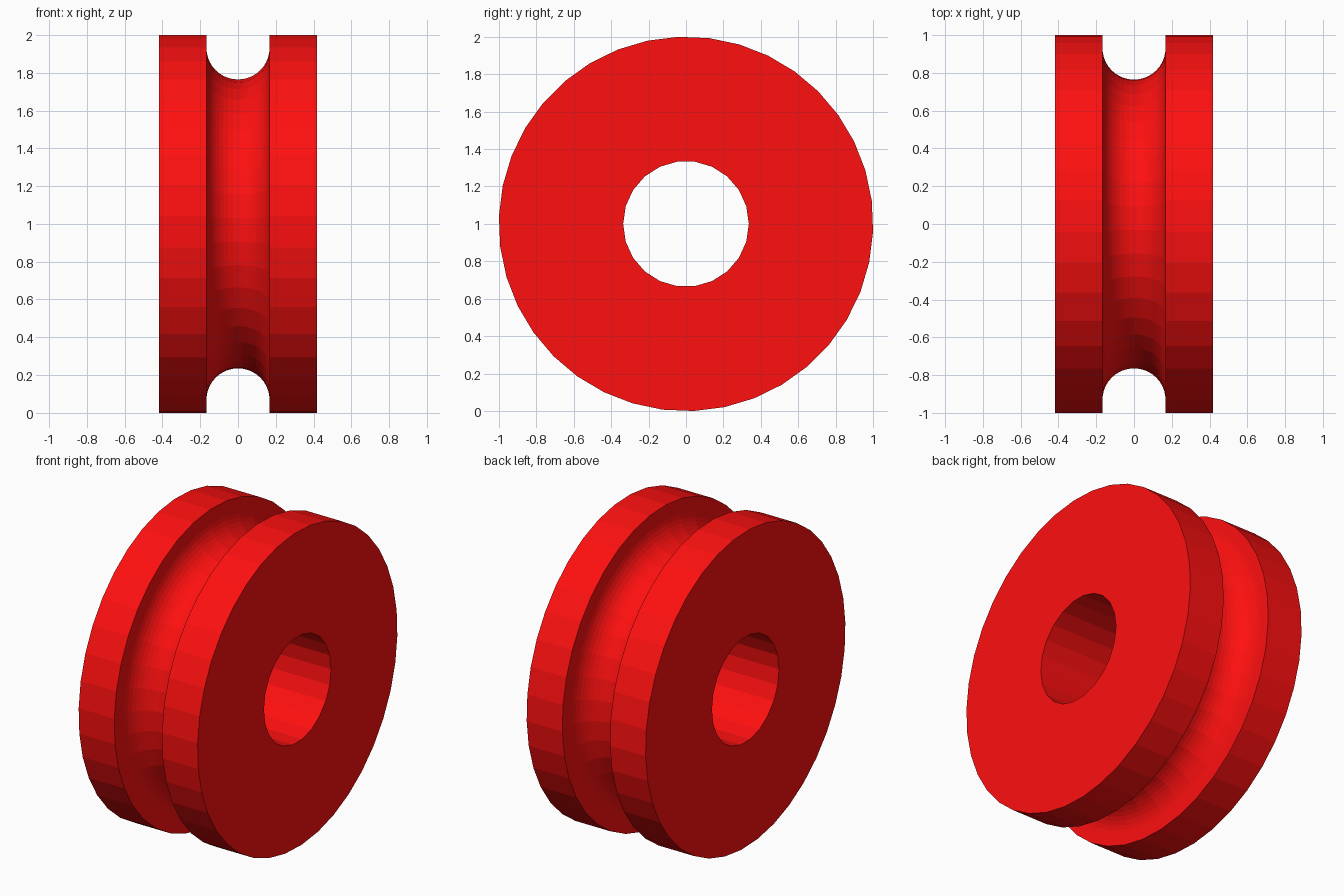
import bpy
import bmesh
from math import cos, sin, pi, radians

default = bpy.data.objects.get("Cube")
if default:
    bpy.data.objects.remove(default, do_unlink=True)

RADIUS = 1.001
HALF_WIDTH = 0.417
GROOVE = 0.167
GROOVE_CENTRE = 0.932
BORE = 0.336


def lathe(name, profile, sides, phase):
    """Revolve (x, radius) points about the x axis and cap both ends."""
    bm = bmesh.new()
    rings = []
    for x, r in profile:
        angles = [phase + 2 * pi * i / sides for i in range(sides)]
        rings.append([bm.verts.new((x, r * cos(a), 1 + r * sin(a))) for a in angles])
    for a, b in zip(rings, rings[1:]):
        for i in range(sides):
            j = (i + 1) % sides
            bm.faces.new((a[i], a[j], b[j], b[i]))
    bm.faces.new(rings[0])
    bm.faces.new(rings[-1])
    bmesh.ops.recalc_face_normals(bm, faces=bm.faces)
    mesh = bpy.data.meshes.new(name)
    bm.to_mesh(mesh)
    bm.free()
    obj = bpy.data.objects.new(name, mesh)
    bpy.context.collection.objects.link(obj)
    return obj


# Red material
red = bpy.data.materials.new("red")
red.use_nodes = True
colour = (1.0, 0.005, 0.005, 1.0)
red.diffuse_color = colour
red.node_tree.nodes["Principled BSDF"].inputs["Base Color"].default_value = colour

# Wheel body with a round-bottomed rim groove
STEPS = 20
arc = [(-GROOVE * cos(pi * i / STEPS), GROOVE_CENTRE - GROOVE * sin(pi * i / STEPS))
       for i in range(STEPS + 1)]
profile = [(-HALF_WIDTH, RADIUS), (-GROOVE, RADIUS), *arc,
           (GROOVE, RADIUS), (HALF_WIDTH, RADIUS)]
wheel = lathe("grooved_wheel", profile, 38, radians(45))
wheel.data.materials.append(red)

# Axle bore
cutter = lathe("bore_cutter", [(-1, BORE), (1, BORE)], 22, 0)
cutter.data.materials.append(red)
cutter.hide_render = True
bore = wheel.modifiers.new("axle_bore", "BOOLEAN")
bore.operation = "DIFFERENCE"
bore.solver = "EXACT"
bore.object = cutter
bpy.context.view_layer.objects.active = wheel
bpy.ops.object.modifier_apply(modifier=bore.name)
bpy.data.objects.remove(cutter, do_unlink=True)
